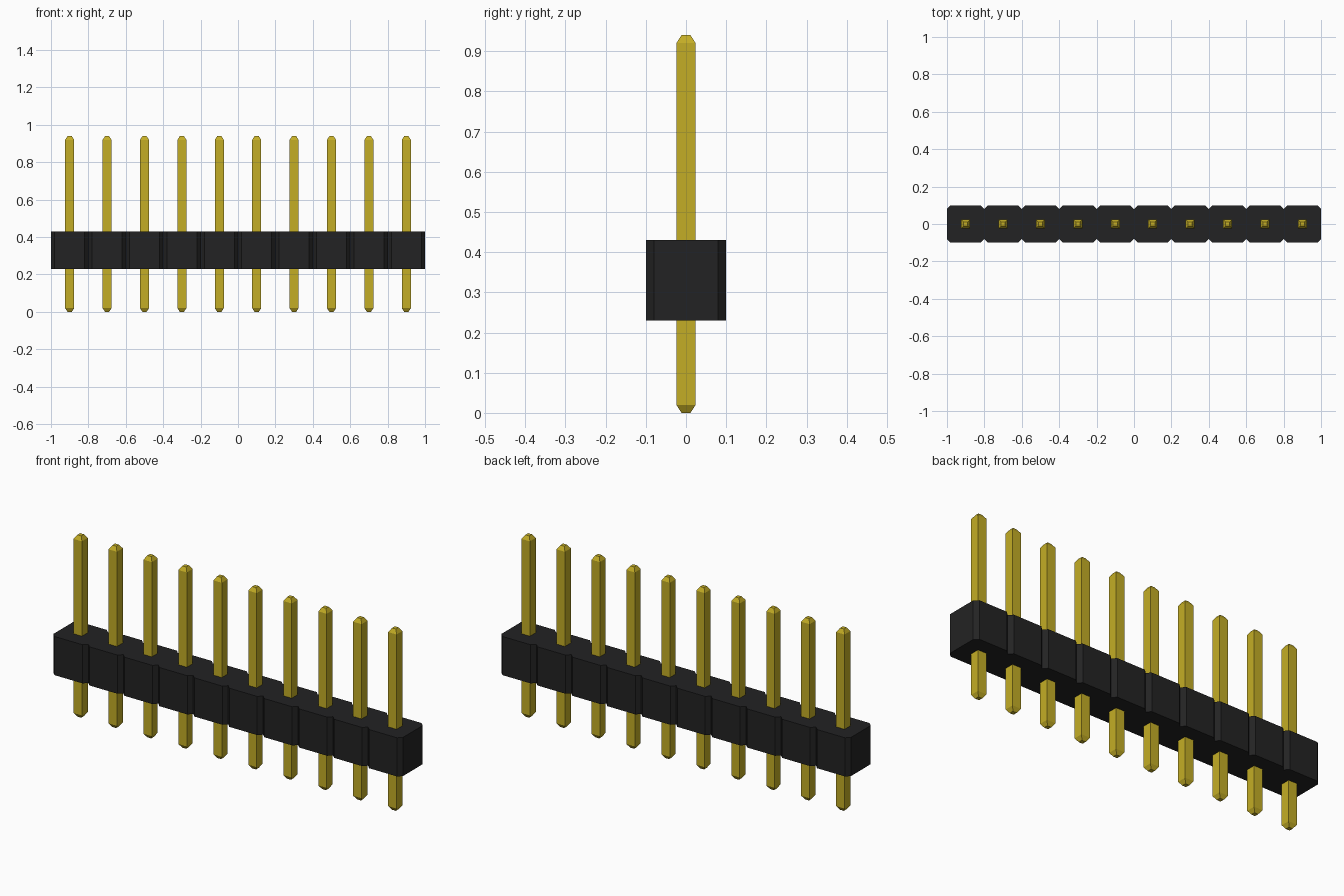
import bpy
import bmesh

if "Cube" in bpy.data.objects:
    bpy.data.objects.remove(bpy.data.objects["Cube"], do_unlink=True)

PINS, PITCH = 10, 0.2
BODY_Z0, BODY_Z1 = 0.23, 0.43
HALF_DEPTH, CHAMFER = 0.1, 0.02


def make_material(name, color):
    mat = bpy.data.materials.new(name)
    mat.use_nodes = True
    mat.diffuse_color = color
    bsdf = next(n for n in mat.node_tree.nodes if n.type == 'BSDF_PRINCIPLED')
    bsdf.inputs["Base Color"].default_value = color
    bsdf.inputs["Roughness"].default_value = 0.6
    return mat


def make_object(name, bm, mat):
    bmesh.ops.recalc_face_normals(bm, faces=bm.faces)
    mesh = bpy.data.meshes.new(name)
    bm.to_mesh(mesh)
    bm.free()
    mesh.materials.append(mat)
    obj = bpy.data.objects.new(name, mesh)
    bpy.context.collection.objects.link(obj)
    return obj


def loft(bm, rings):
    """Join successive four-point rings with quads and cap both ends."""
    loops = [[bm.verts.new(p) for p in ring] for ring in rings]
    for a, b in zip(loops, loops[1:]):
        for i in range(4):
            j = (i + 1) % 4
            bm.faces.new((a[i], a[j], b[j], b[i]))
    bm.faces.new(loops[0])
    bm.faces.new(loops[-1])


black = make_material("black plastic", (0.0165, 0.0165, 0.0168, 1))
gold = make_material("gold metal", (0.55, 0.42, 0.019, 1))

# Housing: one strip of chamfered cells, narrowed to a notch at each cell joint
stations = [(-1.0, HALF_DEPTH - CHAMFER)]
for i in range(PINS):
    left = -1.0 + i * PITCH
    stations += [(left + CHAMFER, HALF_DEPTH),
                 (left + PITCH - CHAMFER, HALF_DEPTH),
                 (left + PITCH, HALF_DEPTH - CHAMFER)]
bm = bmesh.new()
loft(bm, [[(x, -h, BODY_Z0), (x, h, BODY_Z0), (x, h, BODY_Z1), (x, -h, BODY_Z1)]
          for x, h in stations])
make_object("housing", bm, black)

# Pins: square posts with tapered tips, sharing one mesh
bm = bmesh.new()
loft(bm, [[(-h, -h, z), (h, -h, z), (h, h, z), (-h, h, z)]
          for z, h in ((0, 0.011), (0.02, 0.024), (0.92, 0.024), (0.94, 0.011))])
pin = make_object("pin_1", bm, gold)
pin.location.x = -0.9
for i in range(1, PINS):
    copy = bpy.data.objects.new(f"pin_{i + 1}", pin.data)
    copy.location.x = -0.9 + i * PITCH
    bpy.context.collection.objects.link(copy)
